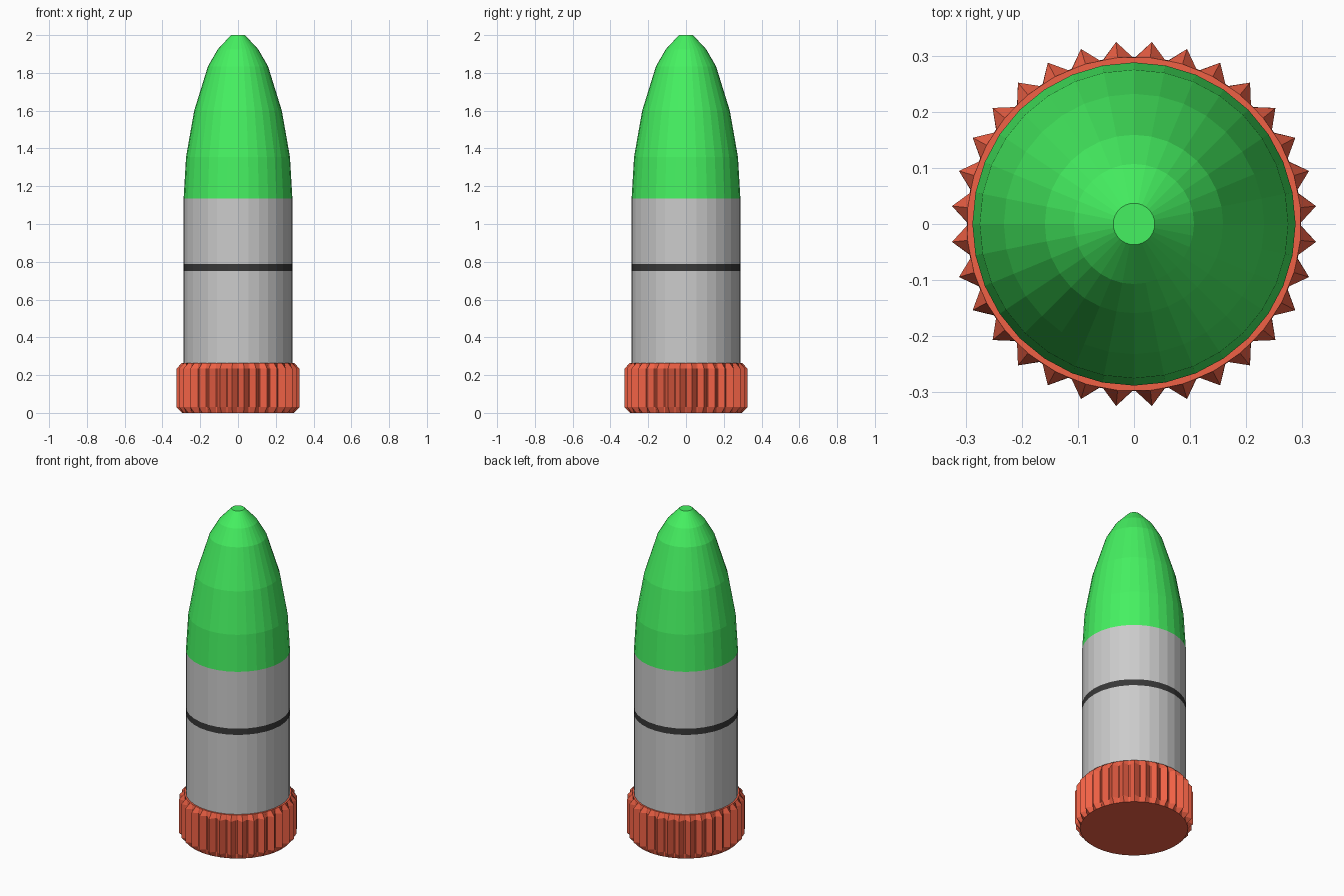
import bpy
from math import sin, cos, radians

if "Cube" in bpy.data.objects:
    bpy.data.objects.remove(bpy.data.objects["Cube"])

SIDES = 32
STEP = 360 / SIDES


def material(name, rgb):
    m = bpy.data.materials.new(name)
    m.diffuse_color = (*rgb, 1)
    m.use_nodes = True
    m.node_tree.nodes["Principled BSDF"].inputs["Base Color"].default_value = m.diffuse_color
    return m


def skin(name, rings, mat=None, cap_bottom=False, cap_top=False):
    """Bridge equal-length rings of points, listed from bottom to top."""
    n = len(rings[0])
    faces = []
    for r in range(len(rings) - 1):
        a, b = r * n, (r + 1) * n
        for i in range(n):
            j = (i + 1) % n
            faces.append((a + i, a + j, b + j, b + i))
    if cap_bottom:
        faces.append(tuple(reversed(range(n))))
    if cap_top:
        faces.append(tuple(range((len(rings) - 1) * n, len(rings) * n)))
    mesh = bpy.data.meshes.new(name)
    mesh.from_pydata([p for ring in rings for p in ring], [], faces)
    obj = bpy.data.objects.new(name, mesh)
    bpy.context.collection.objects.link(obj)
    if mat:
        mesh.materials.append(mat)
    return obj


def point(radius, degrees, z):
    a = radians(degrees)
    return (radius * cos(a), radius * sin(a), z)


def circle(radius, z):
    return [point(radius, i * STEP, z) for i in range(SIDES)]


def toothed(root, tip, z):
    ring = []
    for i in range(SIDES):
        mid = (i + 0.5) * STEP
        ring += [point(root, mid - 5.0, z), point(tip, mid, z), point(root, mid + 5.0, z)]
    return ring


green = material("green", (0.06, 0.88, 0.12))
red = material("red", (0.87, 0.12, 0.06))
black = material("black", (0.04, 0.04, 0.04))

R = 0.288

# Ridged base cap with chamfered teeth
skin("ridged_base", [
    toothed(0.297, 0.298, 0.0),
    toothed(0.298, 0.326, 0.03),
    toothed(0.298, 0.326, 0.235),
    toothed(0.297, 0.298, 0.265),
    toothed(0.28, 0.28, 0.265),
], red, cap_bottom=True)

# Cylindrical casing, split by the dark band
skin("lower_casing", [circle(R, 0.26), circle(R, 0.75)])
skin("band", [circle(R, 0.75), circle(R, 0.788)], black)
skin("upper_casing", [circle(R, 0.788), circle(R, 1.135)])

# Faceted nose with a small flat tip
nose = [(R, 1.135), (0.275, 1.355), (0.232, 1.6), (0.159, 1.835),
        (0.107, 1.925), (0.037, 2.0)]
skin("nose", [circle(r, z) for r, z in nose], green, cap_top=True)
